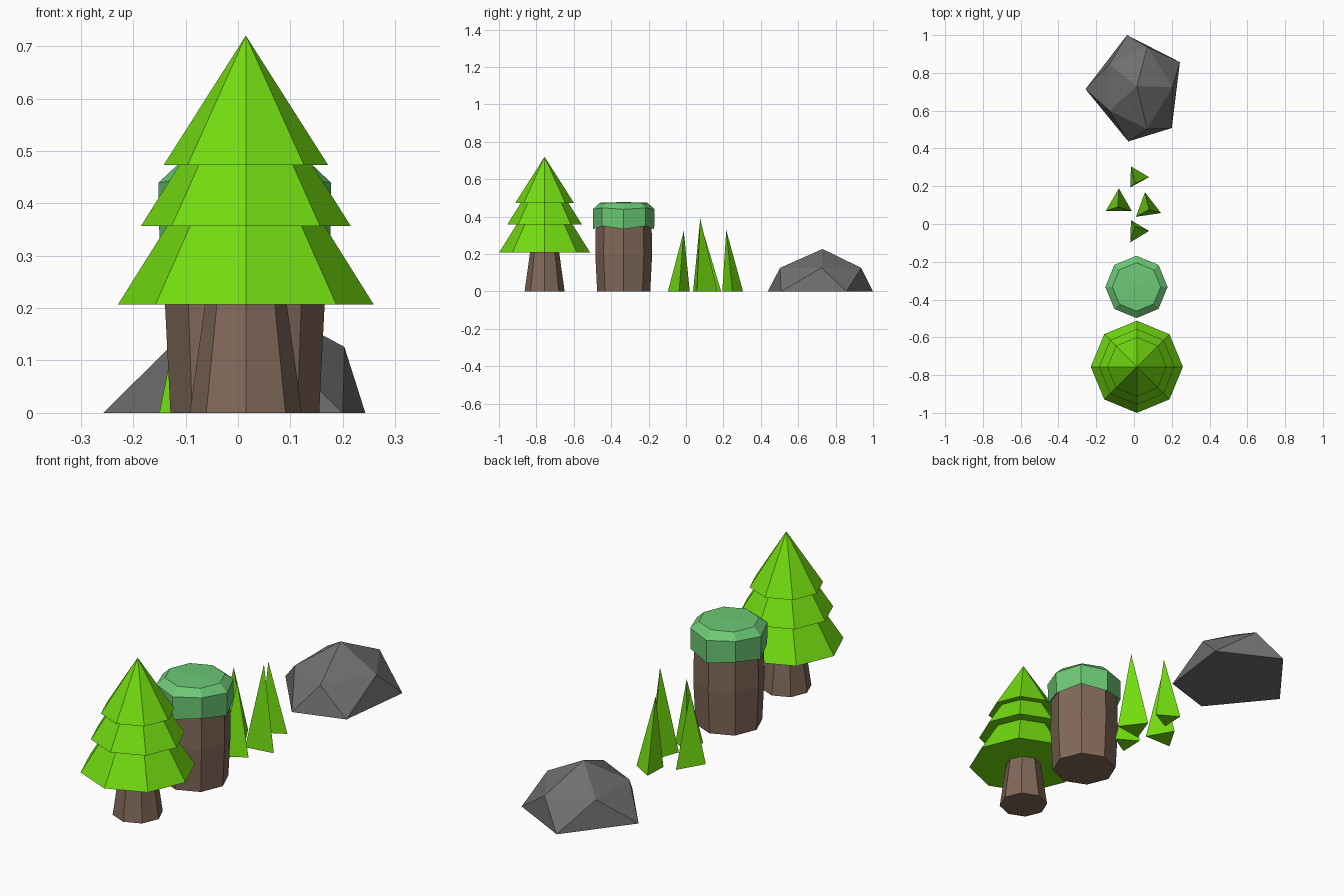
import bpy, bmesh
from math import cos, sin, tau

cube = bpy.data.objects.get("Cube")
if cube:
    bpy.data.objects.remove(cube)


def material(name, rgb):
    m = bpy.data.materials.new(name)
    m.use_nodes = True
    m.diffuse_color = (*rgb, 1)
    bsdf = m.node_tree.nodes["Principled BSDF"]
    bsdf.inputs["Base Color"].default_value = (*rgb, 1)
    bsdf.inputs["Roughness"].default_value = 0.9
    return m


LEAF = material("leaf green", (0.17, 0.72, 0.005))
BARK = material("bark brown", (0.22, 0.14, 0.1))
MOSS = material("moss green", (0.15, 0.58, 0.18))
STONE = material("stone grey", (0.16, 0.16, 0.16))


def finish(name, bm, mat):
    bmesh.ops.recalc_face_normals(bm, faces=bm.faces)
    mesh = bpy.data.meshes.new(name)
    bm.to_mesh(mesh)
    bm.free()
    mesh.materials.append(mat)
    bpy.context.collection.objects.link(bpy.data.objects.new(name, mesh))


def turned(name, mat, centre, rings, apex=None, sides=8, droop=None):
    """Faceted solid from (radius, z) rings; droop lowers the axis corners of a ring."""
    bm = bmesh.new()
    cx, cy = centre
    loops = []
    for k, (r, z) in enumerate(rings):
        drop = (droop or {}).get(k, 0)
        loops.append([bm.verts.new((cx + r * cos(tau * i / sides),
                                    cy + r * sin(tau * i / sides),
                                    z - (drop if i % 2 == 0 else 0)))
                      for i in range(sides)])
    for low, high in zip(loops, loops[1:]):
        for i in range(sides):
            j = (i + 1) % sides
            bm.faces.new((low[i], low[j], high[j], high[i]))
    bm.faces.new(loops[0][::-1])
    if apex is None:
        bm.faces.new(loops[-1])
    else:
        tip = bm.verts.new((cx, cy, apex))
        for i in range(sides):
            bm.faces.new((loops[-1][i], loops[-1][(i + 1) % sides], tip))
    finish(name, bm, mat)


# Pine tree: tapered trunk and three stacked tiers
TREE = (0.015, -0.756)
turned("tree_trunk", BARK, TREE, [(0.107, 0), (0.077, 0.215)])
turned("tree_tier_bottom", LEAF, TREE, [(0.244, 0.207), (0.15, 0.357)])
turned("tree_tier_middle", LEAF, TREE, [(0.2, 0.357), (0.127, 0.473)])
turned("tree_tier_top", LEAF, TREE, [(0.157, 0.473)], apex=0.72)

# Stump with a mossy cap
STUMP = (0.013, -0.333)
turned("stump", BARK, STUMP, [(0.142, 0), (0.152, 0.2), (0.149, 0.36)])
turned("moss_cap", MOSS, STUMP,
       [(0.145, 0.36), (0.163, 0.35), (0.165, 0.447), (0.128, 0.474)],
       apex=0.478, droop={1: 0.017, 2: 0.008})


# Grass blades: three-sided spikes
def blade(name, base, tip):
    bm = bmesh.new()
    a, b, c = [bm.verts.new((x, y, 0)) for x, y in base]
    t = bm.verts.new(tip)
    for face in ((a, b, c), (a, b, t), (b, c, t), (c, a, t)):
        bm.faces.new(face)
    finish(name, bm, LEAF)


blade("grass_blade_back", [(-0.016, 0.305), (0.08, 0.248), (-0.02, 0.194)], (0.005, 0.215, 0.328))
blade("grass_blade_front", [(-0.016, 0.02), (0.08, -0.037), (-0.02, -0.097)], (0.005, -0.012, 0.322))
blade("grass_blade_right", [(-0.08, 0.188), (-0.15, 0.069), (-0.012, 0.069)], (-0.085, 0.09, 0.325))
blade("grass_blade_left", [(0.058, 0.168), (0.143, 0.058), (0.01, 0.038)], (0.08, 0.076, 0.39))

# Boulder: ground ring, shoulder ring and peak joined by triangles
bm = bmesh.new()
ground = [bm.verts.new((x, y, 0)) for x, y in
          [(0.243, 0.857), (-0.037, 1.0), (-0.257, 0.714), (-0.03, 0.437), (0.2, 0.508)]]
shoulder = [bm.verts.new((x, y, 0.126)) for x, y in
            [(0.203, 0.725), (0.07, 0.937), (-0.13, 0.845), (-0.13, 0.6), (0.07, 0.503)]]
peak = bm.verts.new((0.015, 0.73, 0.227))
for i in range(5):
    j = (i + 1) % 5
    bm.faces.new((shoulder[i], ground[i], shoulder[j]))
    bm.faces.new((ground[i], ground[j], shoulder[j]))
    bm.faces.new((shoulder[i], shoulder[j], peak))
bm.faces.new(ground[::-1])
finish("boulder", bm, STONE)
